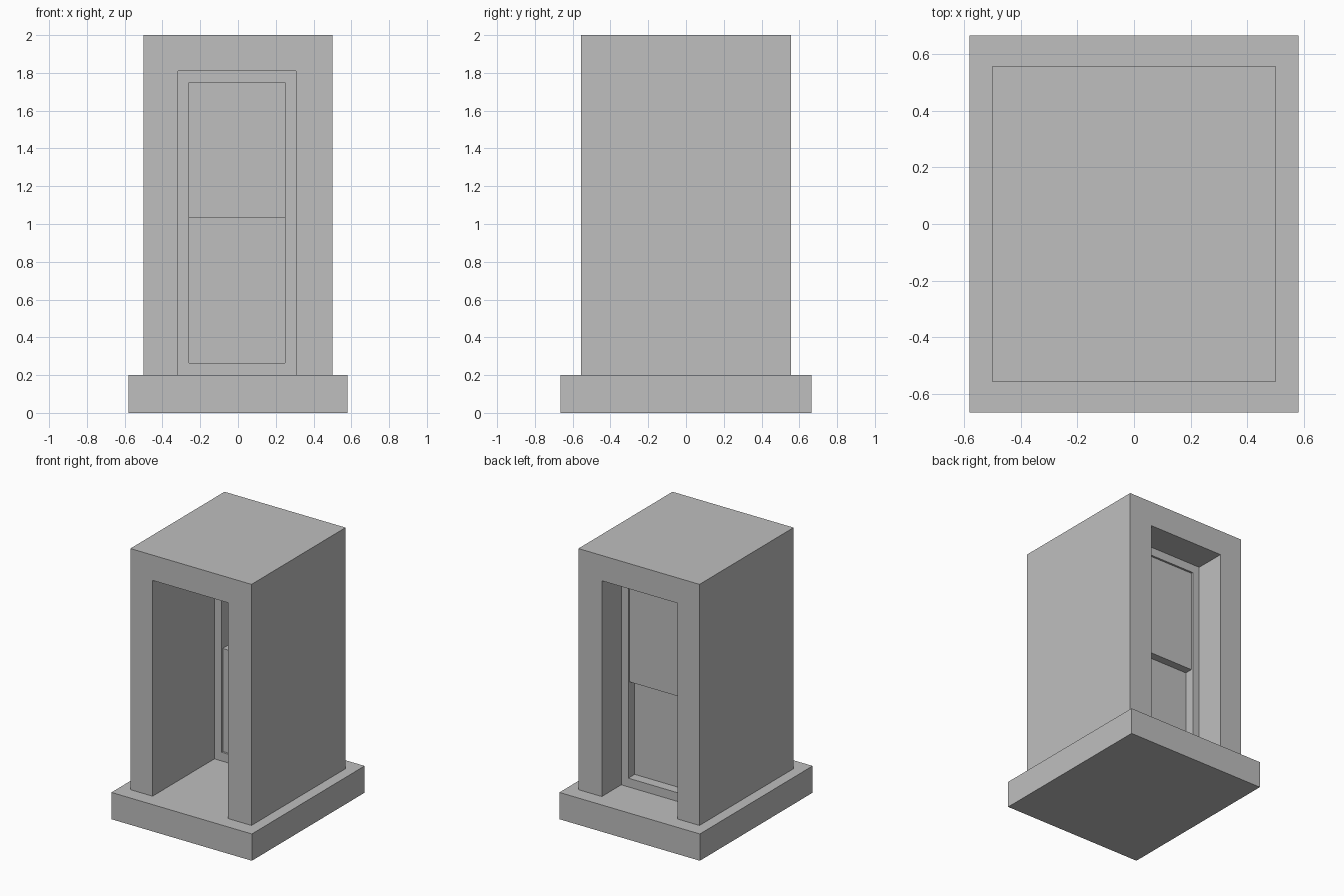
import bpy
import bmesh

old = bpy.data.objects.get("Cube")
if old:
    bpy.data.objects.remove(old, do_unlink=True)

# Single plain grey for everything
GREY = (0.52, 0.52, 0.52, 1.0)
grey = bpy.data.materials.new("plain grey")
grey.use_nodes = True
grey.diffuse_color = GREY
grey.node_tree.nodes["Principled BSDF"].inputs["Base Color"].default_value = GREY


def finish(name, bm):
    bmesh.ops.recalc_face_normals(bm, faces=bm.faces)
    mesh = bpy.data.meshes.new(name)
    bm.to_mesh(mesh)
    bm.free()
    mesh.materials.append(grey)
    obj = bpy.data.objects.new(name, mesh)
    bpy.context.collection.objects.link(obj)
    return obj


def rect(x0, x1, z0, z1):
    return [(x0, z0), (x1, z0), (x1, z1), (x0, z1)]


def prism(name, outline, y0, y1):
    """Extrude an outline in the x-z plane from y0 to y1."""
    bm = bmesh.new()
    face = bm.faces.new([bm.verts.new((x, y0, z)) for x, z in outline])
    out = bmesh.ops.extrude_face_region(bm, geom=[face], use_keep_orig=True)
    verts = [g for g in out["geom"] if isinstance(g, bmesh.types.BMVert)]
    bmesh.ops.translate(bm, verts=verts, vec=(0, y1 - y0, 0))
    return finish(name, bm)


def ring(name, outer, inner, y0, y1):
    """Mitred rectangular frame between two outlines."""
    bm = bmesh.new()
    sections = []
    for (ox, oz), (ix, iz) in zip(outer, inner):
        corners = [(ox, y0, oz), (ix, y0, iz), (ix, y1, iz), (ox, y1, oz)]
        sections.append([bm.verts.new(c) for c in corners])
    for i, a in enumerate(sections):
        b = sections[(i + 1) % 4]
        for j in range(4):
            k = (j + 1) % 4
            bm.faces.new((a[j], a[k], b[k], b[j]))
    return finish(name, bm)


# Key dimensions
FLOOR, TOP = 0.2, 2.0
LEFT, RIGHT, HEAD = -0.317, 0.307, 1.811     # wall opening
RAIL = 0.058                                 # frame width
SILL, LINTEL = 0.265, 1.748                  # frame opening
IN_L, IN_R = LEFT + RAIL, RIGHT - RAIL

# Plinth
prism("base_slab", rect(-0.58, 0.58, 0, FLOOR), -0.665, 0.665)

# Thick wall with an opening running right through it
prism("wall", [(-0.5, FLOOR), (LEFT, FLOOR), (LEFT, HEAD), (RIGHT, HEAD),
               (RIGHT, FLOOR), (0.5, FLOOR), (0.5, TOP), (-0.5, TOP)],
      -0.555, 0.555)

# Window frame set towards the back of the opening
ring("window_frame", rect(LEFT, RIGHT, FLOOR, HEAD),
     rect(IN_L, IN_R, SILL, LINTEL), 0.175, 0.325)

# Two sliding sashes, overlapping at the middle
prism("lower_sash", rect(IN_L, IN_R, SILL, 1.034), 0.19, 0.25)
prism("upper_sash", rect(IN_L, IN_R, 0.978, LINTEL), 0.25, 0.31)
